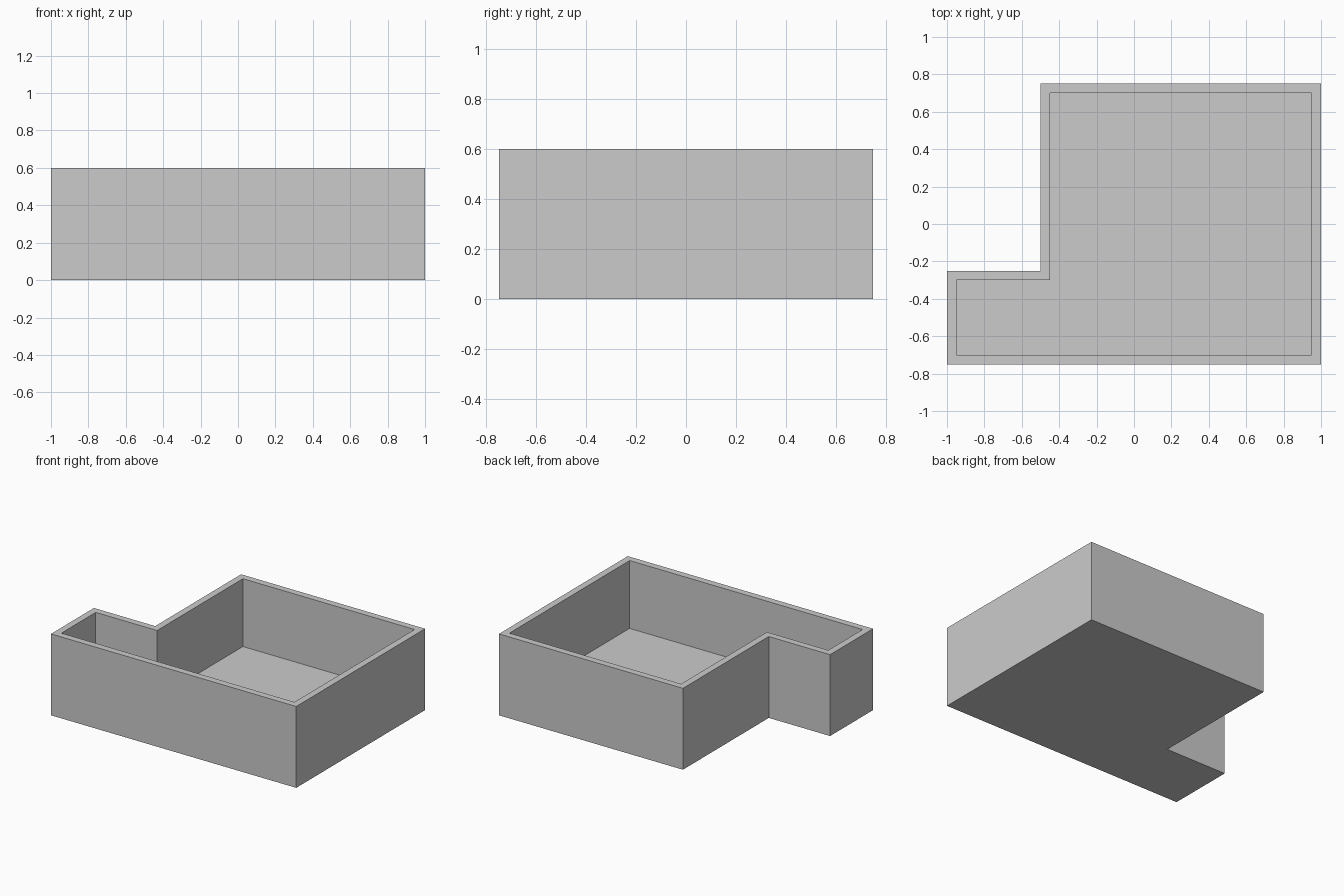
import bpy, bmesh

if "Cube" in bpy.data.objects:
    bpy.data.objects.remove(bpy.data.objects["Cube"])

HEIGHT, FLOOR, WALL = 0.6, 0.1, 0.05

# L-shaped outline, counter-clockwise
outline = [(-1, -0.75), (1, -0.75), (1, 0.75), (-0.5, 0.75), (-0.5, -0.25), (-1, -0.25)]

bm = bmesh.new()

# Solid L-shaped block
base = bm.faces.new([bm.verts.new((x, y, 0)) for x, y in outline])
block = bmesh.ops.extrude_face_region(bm, geom=[base], use_keep_orig=True)
top_verts = [g for g in block["geom"] if isinstance(g, bmesh.types.BMVert)]
bmesh.ops.translate(bm, verts=top_verts, vec=(0, 0, HEIGHT))
bmesh.ops.recalc_face_normals(bm, faces=bm.faces)

# Rim: even inset of the top face
bm.normal_update()
top = max(bm.faces, key=lambda f: f.calc_center_median().z)
bmesh.ops.inset_region(bm, faces=[top], thickness=WALL, use_even_offset=True)

# Cavity: sink the inner face down to the floor
sunk = bmesh.ops.extrude_discrete_faces(bm, faces=[top])["faces"][0]
bmesh.ops.translate(bm, verts=sunk.verts, vec=(0, 0, FLOOR - HEIGHT))
bmesh.ops.recalc_face_normals(bm, faces=bm.faces)

mesh = bpy.data.meshes.new("open_tray")
bm.to_mesh(mesh)
bm.free()
tray = bpy.data.objects.new("open_tray", mesh)
bpy.context.collection.objects.link(tray)
